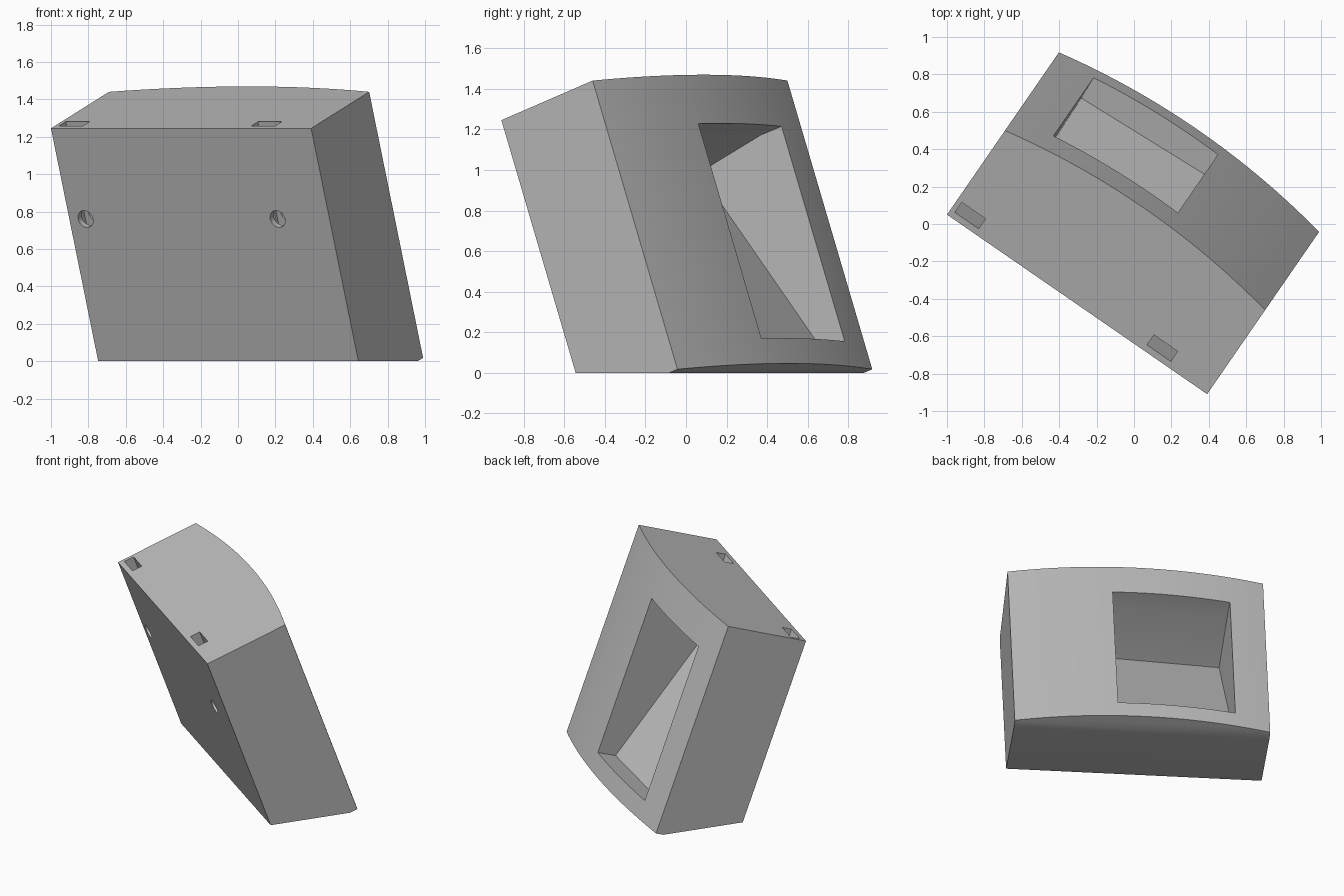
import bpy, bmesh, math
from mathutils import Matrix, Vector

if "Cube" in bpy.data.objects:
    bpy.data.objects.remove(bpy.data.objects["Cube"], do_unlink=True)

WIDTH, DEPTH, HEIGHT, BULGE = 1.69, 0.58, 1.51, 0.086
YAW, TILT = math.radians(-34.6), math.radians(19.65)

# Block frame: x across the front, y into the depth, z along the leaning axis
FRAME = (Matrix.Translation((-1.0, 0.05, 1.245))
         @ Matrix.Rotation(YAW, 4, 'Z') @ Matrix.Rotation(TILT, 4, 'X'))

grey = bpy.data.materials.new("plain grey")
grey.use_nodes = True
COLOUR = (0.5, 0.5, 0.5, 1)
grey.diffuse_color = COLOUR
grey.node_tree.nodes["Principled BSDF"].inputs["Base Color"].default_value = COLOUR


def prism(name, profile, sweep, cut_ground=False):
    """Sweep a closed profile along a vector, in the block frame."""
    bm = bmesh.new()
    face = bm.faces.new([bm.verts.new(p) for p in profile])
    swept = bmesh.ops.extrude_face_region(bm, geom=[face])
    verts = [g for g in swept["geom"] if isinstance(g, bmesh.types.BMVert)]
    bmesh.ops.translate(bm, verts=verts, vec=Vector(sweep))
    bm.transform(FRAME)
    if cut_ground:
        cut = bmesh.ops.bisect_plane(bm, geom=bm.verts[:] + bm.edges[:] + bm.faces[:],
                                     plane_co=(0, 0, 0), plane_no=(0, 0, 1), clear_inner=True)
        rim = [g for g in cut["geom_cut"] if isinstance(g, bmesh.types.BMEdge)]
        bmesh.ops.edgeloop_fill(bm, edges=rim)
    bmesh.ops.recalc_face_normals(bm, faces=bm.faces[:])
    mesh = bpy.data.meshes.new(name)
    bm.to_mesh(mesh)
    bm.free()
    mesh.materials.append(grey)
    obj = bpy.data.objects.new(name, mesh)
    bpy.context.collection.objects.link(obj)
    return obj


def carve(target, cutter):
    cutter.hide_render = True
    mod = target.modifiers.new("carve", 'BOOLEAN')
    mod.operation, mod.solver, mod.object = 'DIFFERENCE', 'EXACT', cutter
    bpy.context.view_layer.objects.active = target
    bpy.ops.object.modifier_apply(modifier=mod.name)
    bpy.data.objects.remove(cutter, do_unlink=True)


# Leaning block: flat front, arched back, base trimmed level with the ground
radius = ((WIDTH / 2) ** 2 + BULGE ** 2) / (2 * BULGE)
half = math.asin(WIDTH / 2 / radius)
STEPS = 32
arc = []
for i in range(STEPS + 1):
    t = half * (1 - 2 * i / STEPS)
    arc.append((WIDTH / 2 + radius * math.sin(t),
                DEPTH + BULGE - radius * (1 - math.cos(t)), 0))
block = prism("leaning_block", [(0, 0, 0), (WIDTH, 0, 0)] + arc, (0, 0, -HEIGHT), True)

# Wedge pocket in the back: short straight lip, then a sloping floor
turn = 0.053
left, right, surface = 0.23, 1.01, 0.62
wedge = [(-0.2, -0.254), (0.126, -0.254), (0.52, -0.309), (0.134, -1.378), (-0.2, -1.378)]
profile = [(left + turn * i, surface - i, a) for i, a in wedge]
span = right - left
carve(block, prism("pocket_cutter", profile, (span, turn * span, 0)))

# Nut slots from the top, each crossed by a bolt hole from the front
for n, centre in enumerate((0.105, 1.353)):
    w = 0.077
    slot = [(centre + sx * w, y, 0.1) for sx, y in
            ((-1, 0.036), (1, 0.036), (1, 0.105), (-1, 0.105))]
    carve(block, prism(f"slot_cutter_{n}", slot, (0, 0, -0.69)))
    ring = [(centre + 0.048 * math.cos(k * math.tau / 24), -0.1,
             -0.515 + 0.048 * math.sin(k * math.tau / 24)) for k in range(24)]
    carve(block, prism(f"hole_cutter_{n}", ring, (0, 0.27, 0)))

# Smooth arch and holes, crisp edges elsewhere
bpy.ops.object.select_all(action='DESELECT')
block.select_set(True)
bpy.context.view_layer.objects.active = block
bpy.ops.object.shade_smooth_by_angle(angle=math.radians(20))
